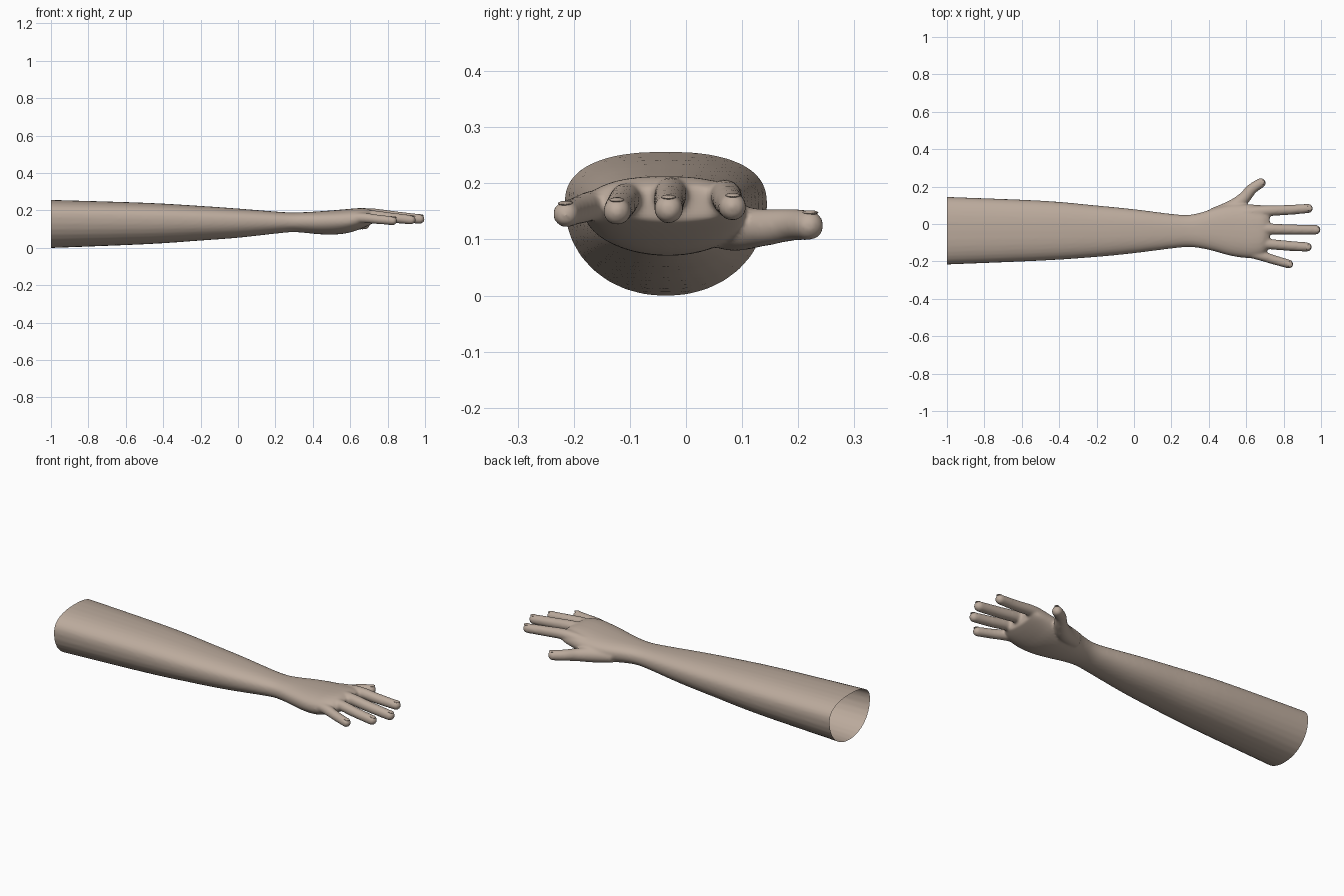
import bpy, bmesh, math
from mathutils import Vector

cube = bpy.data.objects.get("Cube")
if cube:
    bpy.data.objects.remove(cube, do_unlink=True)


def material(name, rgb):
    mat = bpy.data.materials.new(name)
    mat.use_nodes = True
    mat.diffuse_color = (*rgb, 1)
    mat.node_tree.nodes["Principled BSDF"].inputs["Base Color"].default_value = (*rgb, 1)
    return mat


skin = material("skin", (0.50, 0.405, 0.335))
SIDES = 32


def spline(rows, steps):
    """Catmull-Rom interpolation of rows of numbers."""
    rows = [Vector(r) for r in rows]
    out = []
    for i in range(len(rows) - 1):
        a, b, c, d = rows[max(i - 1, 0)], rows[i], rows[i + 1], rows[min(i + 2, len(rows) - 1)]
        for s in range(steps):
            t = s / steps
            out.append(b + (c - a) * (t / 2) + (a * 2 - b * 5 + c * 4 - d) * (t * t / 2)
                       + (b * 3 - a - c * 3 + d) * (t ** 3 / 2))
    return out + [rows[-1]]


def loft(bm, rings):
    """Closed skin over a list of rings of points."""
    loops = [[bm.verts.new(p) for p in ring] for ring in rings]
    n = len(loops[0])
    for a, b in zip(loops, loops[1:]):
        for i in range(n):
            bm.faces.new((a[i], a[(i + 1) % n], b[(i + 1) % n], b[i]))
    bm.faces.new(loops[0][::-1])
    bm.faces.new(loops[-1])


def power(v, e):
    return math.copysign(abs(v) ** e, v)


def arm_ring(x, y0, y1, z0, z1, mid):
    """Cross-section, widest at height mid, a little fuller on top."""
    ring = []
    for i in range(SIDES):
        a = math.tau * i / SIDES
        c, s = math.cos(a), math.sin(a)
        e = 0.82 if s > 0 else 0.96
        z = mid + power(s, e) * ((z1 - mid) if s > 0 else (mid - z0))
        ring.append((x, (y0 + y1) / 2 + (y1 - y0) / 2 * power(c, e), z))
    return ring


def finger(bm, path):
    """Round tube along x, y, z, radius points with domed ends."""
    pts = spline(path, 6)
    first, last = pts[0], pts[-1]
    rings = []

    def ring(centre, way, r):
        side = Vector((0, 0, 1)).cross(way).normalized()
        up = way.cross(side)
        rings.append([centre + (side * math.cos(a) + up * math.sin(a)) * r
                      for a in (math.tau * i / 20 for i in range(20))])

    for i, p in enumerate(pts):
        way = (pts[min(i + 1, len(pts) - 1)] - pts[max(i - 1, 0)]).to_3d().normalized()
        ring(p.to_3d(), way, p[3])
    for k in (0.3, 0.6, 0.85, 0.98):
        ring(last.to_3d() + way * last[3] * k, way, last[3] * math.sqrt(1 - k * k))
    loft(bm, rings)


bm = bmesh.new()

# forearm, wrist and palm: x, y min, y max, z min, z max, widest height
sections = [
    (-1.06, -.219, .147, -.003, .258, .165),
    (-.5, -.196, .125, .019, .241, .155),
    (-.2, -.176, .099, .039, .224, .148),
    (0, -.156, .079, .054, .21, .144),
    (.2, -.131, .054, .076, .194, .14),
    (.29, -.123, .049, .084, .189, .14),
    (.36, -.13, .062, .08, .191, .142),
    (.43, -.146, .085, .073, .195, .142),
    (.51, -.168, .102, .071, .201, .144),
    (.58, -.18, .106, .078, .207, .146),
    (.64, -.182, .104, .095, .212, .152),
    (.69, -.165, .1, .115, .211, .157),
    (.725, -.125, .09, .133, .195, .162),
]
loft(bm, [arm_ring(*row) for row in spline(sections, 6)])

# four fingers and the thumb: x, y, z, radius
digits = [
    [(.58, .06, .165, .03), (.7, .07, .178, .029), (.82, .075, .168, .027), (.932, .083, .158, .025)],
    [(.58, -.02, .168, .03), (.7, -.026, .182, .03), (.84, -.03, .168, .028), (.972, -.031, .154, .026)],
    [(.58, -.09, .162, .03), (.7, -.105, .174, .028), (.82, -.116, .161, .027), (.926, -.123, .15, .025)],
    [(.56, -.135, .152, .03), (.66, -.163, .16, .028), (.75, -.192, .152, .025), (.828, -.214, .145, .024)],
    [(.42, .05, .125, .035), (.52, .085, .12, .041), (.585, .135, .121, .034),
     (.63, .187, .126, .029), (.678, .219, .125, .027)],
]
for path in digits:
    finger(bm, path)

mesh = bpy.data.meshes.new("arm_and_hand")
bmesh.ops.recalc_face_normals(bm, faces=bm.faces)
bm.to_mesh(mesh)
bm.free()
arm = bpy.data.objects.new("arm_and_hand", mesh)
bpy.context.scene.collection.objects.link(arm)

# fuse the parts into one smooth skin
fuse = arm.modifiers.new("fuse", "REMESH")
fuse.mode = "VOXEL"
fuse.voxel_size = 0.0065
soften = arm.modifiers.new("soften", "SMOOTH")
soften.factor = 0.5
soften.iterations = 8
fused = bpy.data.meshes.new_from_object(arm.evaluated_get(bpy.context.evaluated_depsgraph_get()))
arm.modifiers.clear()
arm.data = fused

# cut the upper end open, leaving a hollow sleeve of skin
bm = bmesh.new()
bm.from_mesh(fused)
bmesh.ops.bisect_plane(bm, geom=bm.verts[:] + bm.edges[:] + bm.faces[:],
                       plane_co=(-1, 0, 0), plane_no=(-1, 0, 0), clear_outer=True)
for f in bm.faces:
    f.smooth = True
    f.material_index = 0
bm.to_mesh(fused)
bm.free()
fused.materials.clear()
fused.materials.append(skin)

# fingernails, lying on the back of each tip
for name, path in zip(("index", "middle", "ring", "little", "thumb"), digits):
    tip, before = Vector(path[-1]), Vector(path[-2])
    way = (tip - before).to_3d().normalized()
    bm = bmesh.new()
    bmesh.ops.create_uvsphere(bm, u_segments=20, v_segments=10, radius=1)
    for v in bm.verts:
        v.co = Vector((v.co.x * .018, v.co.y * .013, v.co.z * .004))
    for f in bm.faces:
        f.smooth = True
    nail_mesh = bpy.data.meshes.new(name + "_nail")
    bm.to_mesh(nail_mesh)
    bm.free()
    nail_mesh.materials.append(skin)
    nail = bpy.data.objects.new(name + "_nail", nail_mesh)
    nail.location = tip.to_3d() + way * .004 + Vector((0, 0, tip[3] - .004))
    nail.rotation_euler = (0, -math.asin(way.z), math.atan2(way.y, way.x))
    bpy.context.scene.collection.objects.link(nail)
